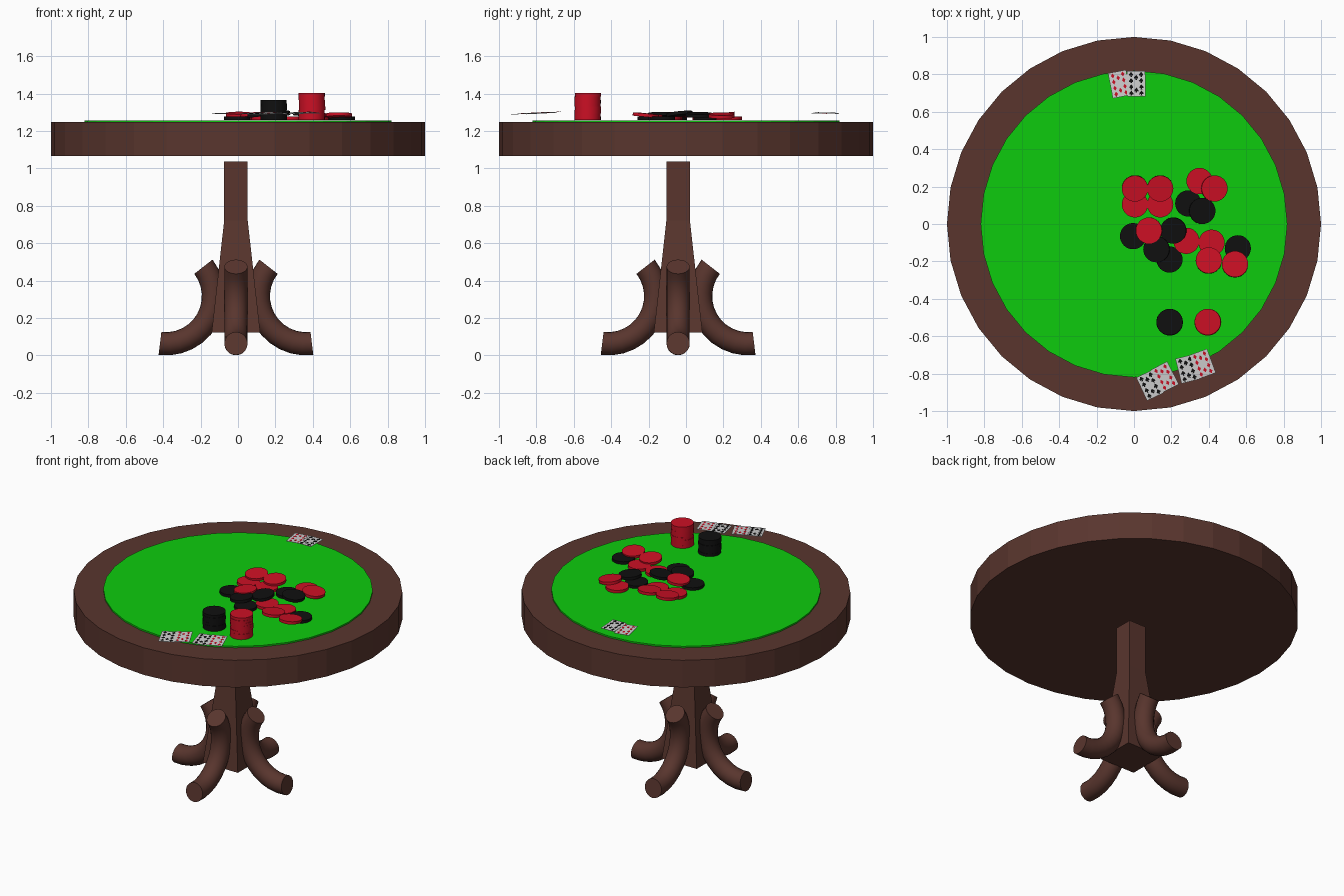
import bpy, bmesh, math, random
from mathutils import Matrix, Vector

if "Cube" in bpy.data.objects:
    bpy.data.objects.remove(bpy.data.objects["Cube"])
random.seed(4)


def mat(name, c):
    m = bpy.data.materials.new(name)
    m.diffuse_color = (*c, 1)
    m.use_nodes = True
    m.node_tree.nodes["Principled BSDF"].inputs["Base Color"].default_value = m.diffuse_color
    return m


wood = mat("dark wood", (0.1, 0.036, 0.027))
green = mat("green felt", (0.004, 0.6, 0.004))
red = mat("red", (0.6, 0.005, 0.018))
black = mat("black", (0.005, 0.005, 0.005))
white = mat("card white", (0.62, 0.62, 0.62))


def finish(name, bm, mats, smooth=None):
    bmesh.ops.recalc_face_normals(bm, faces=bm.faces)
    me = bpy.data.meshes.new(name)
    bm.to_mesh(me)
    bm.free()
    for m in mats:
        me.materials.append(m)
    ob = bpy.data.objects.new(name, me)
    bpy.context.collection.objects.link(ob)
    if smooth:
        bpy.ops.object.select_all(action='DESELECT')
        bpy.context.view_layer.objects.active = ob
        ob.select_set(True)
        bpy.ops.object.shade_smooth_by_angle(angle=math.radians(smooth))
    return ob


def disc(bm, r, depth, matrix, n=32):
    bmesh.ops.create_cone(bm, cap_ends=True, segments=n, radius1=r, radius2=r,
                          depth=depth, matrix=matrix)


# Table top and felt
for name, r, z0, z1, m in (("table_top", 1.0, 1.065, 1.247, wood),
                           ("felt", 0.82, 1.24, 1.257, green)):
    bm = bmesh.new()
    disc(bm, r, z1 - z0, Matrix.Translation((0, 0, (z0 + z1) / 2)))
    finish(name, bm, [m])

# Square pedestal column
CX, CY = -0.011, -0.042
bm = bmesh.new()
rings = []
for z, h in ((0.123, 0.13), (0.72, 0.063), (1.037, 0.063)):
    rings.append([bm.verts.new((CX + sx * h, CY + sy * h, z))
                  for sx, sy in ((-1, -1), (1, -1), (1, 1), (-1, 1))])
for a, b in zip(rings, rings[1:]):
    for i in range(4):
        bm.faces.new((a[i], a[(i + 1) % 4], b[(i + 1) % 4], b[i]))
bm.faces.new(rings[0])
bm.faces.new(rings[-1])
finish("column", bm, [wood])

# Four curved tube legs, each an arc swept outward
N, STEPS, TUBE = 20, 12, 0.062
for k in range(4):
    rot = Matrix.Translation((CX, CY, 0)) @ Matrix.Rotation(k * math.pi / 2, 4, 'Z')
    bm = bmesh.new()
    rings = []
    for s in range(STEPS + 1):
        a = math.radians(142 + (277 - 142) * s / STEPS)
        ring = []
        for i in range(N):
            t = 2 * math.pi * i / N
            r = 0.255 + TUBE * math.cos(t)
            p = Vector((0.375 + r * math.cos(a), TUBE * math.sin(t), 0.317 + r * math.sin(a)))
            ring.append(bm.verts.new(rot @ p))
        rings.append(ring)
    for a, b in zip(rings, rings[1:]):
        for i in range(N):
            bm.faces.new((a[i], a[(i + 1) % N], b[(i + 1) % N], b[i]))
    bm.faces.new(rings[0])
    bm.faces.new(rings[-1])
    finish("leg_%d" % (k + 1), bm, [wood], 40)

# Loose chips: x, y, layer height, tilt about x, tilt about y
T, R = 0.018, 0.07
loose = {
    "red": [(.005, .19, 1.287, .1, 0), (.005, .105, 1.268, 0, 0), (.14, .19, 1.287, .1, 0),
            (.14, .105, 1.268, 0, 0), (.35, .23, 1.268, 0, 0), (.43, .19, 1.282, 0, .12),
            (.08, -.035, 1.287, 0, -.1), (.28, -.09, 1.268, 0, 0), (.415, -.1, 1.268, 0, 0),
            (.40, -.195, 1.284, -.1, 0), (.54, -.215, 1.284, -.1, 0)],
    "black": [(.29, .11, 1.268, 0, 0), (.365, .07, 1.286, 0, .1), (-.005, -.065, 1.268, 0, 0),
              (.21, -.035, 1.29, .1, -.1), (.12, -.135, 1.286, 0, -.1), (.19, -.19, 1.268, 0, 0),
              (.555, -.13, 1.268, 0, 0)]}
for m, key in ((red, "red"), (black, "black")):
    bm = bmesh.new()
    for x, y, z, tx, ty in loose[key]:
        disc(bm, R, T, Matrix.Translation((x, y, z)) @ Matrix.Rotation(tx, 4, 'X')
             @ Matrix.Rotation(ty, 4, 'Y'))
    finish("loose_%s_chips" % key, bm, [m], 40)

# Chip stacks
for name, x, count, m in (("red_stack", 0.395, 8, red), ("black_stack", 0.19, 6, black)):
    bm = bmesh.new()
    for i in range(count):
        jx, jy = random.uniform(-.002, .002), random.uniform(-.002, .002)
        disc(bm, R, T, Matrix.Translation((x + jx, -0.525 + jy, 1.265 + T * (i + .5) - .007)))
    finish(name, bm, [m], 40)


# Playing cards with thin raised pips
DIAMOND = [(0, 1), (.7, 0), (0, -1), (-.7, 0)]
SPADE = [(0, 1), (.8, 0), (.75, -.5), (.2, -.45), (.35, -1),
         (-.35, -1), (-.2, -.45), (-.75, -.5), (-.8, 0)]


def card(name, x, y, z, rot, tilt, pip_mat, shape):
    M = (Matrix.Translation((x, y, z)) @ Matrix.Rotation(tilt, 4, 'X')
         @ Matrix.Rotation(math.radians(rot), 4, 'Z'))
    bm = bmesh.new()
    bmesh.ops.create_cube(bm, size=1, matrix=M @ Matrix.Diagonal((0.098, 0.137, 0.002, 1)))
    spots = [(c * .027, r) for c in (-1, 1) for r in (-.05, -.017, .017, .05)]
    for px, py in spots + [(0, .034), (0, -.034)]:
        lo, hi = ([bm.verts.new(M @ Vector((px + u * .0135, py + v * .0135, h)))
                   for u, v in shape] for h in (.0009, .0018))
        n = len(shape)
        faces = [bm.faces.new(lo), bm.faces.new(hi)]
        faces += [bm.faces.new((lo[i], lo[(i + 1) % n], hi[(i + 1) % n], hi[i])) for i in range(n)]
        for f in faces:
            f.material_index = 1
    finish(name, bm, [white, pip_mat])


card("back_red_card", -.078, .748, 1.293, 11, -.03, red, DIAMOND)
card("back_black_card", .012, .75, 1.297, 1, -.03, black, SPADE)
card("front_black_card_1", .085, -.862, 1.292, 25, .05, black, SPADE)
card("front_red_card_1", .165, -.818, 1.296, 27, .05, red, DIAMOND)
card("front_black_card_2", .285, -.775, 1.294, 14, .05, black, SPADE)
card("front_red_card_2", .368, -.748, 1.298, 20, .05, red, DIAMOND)
